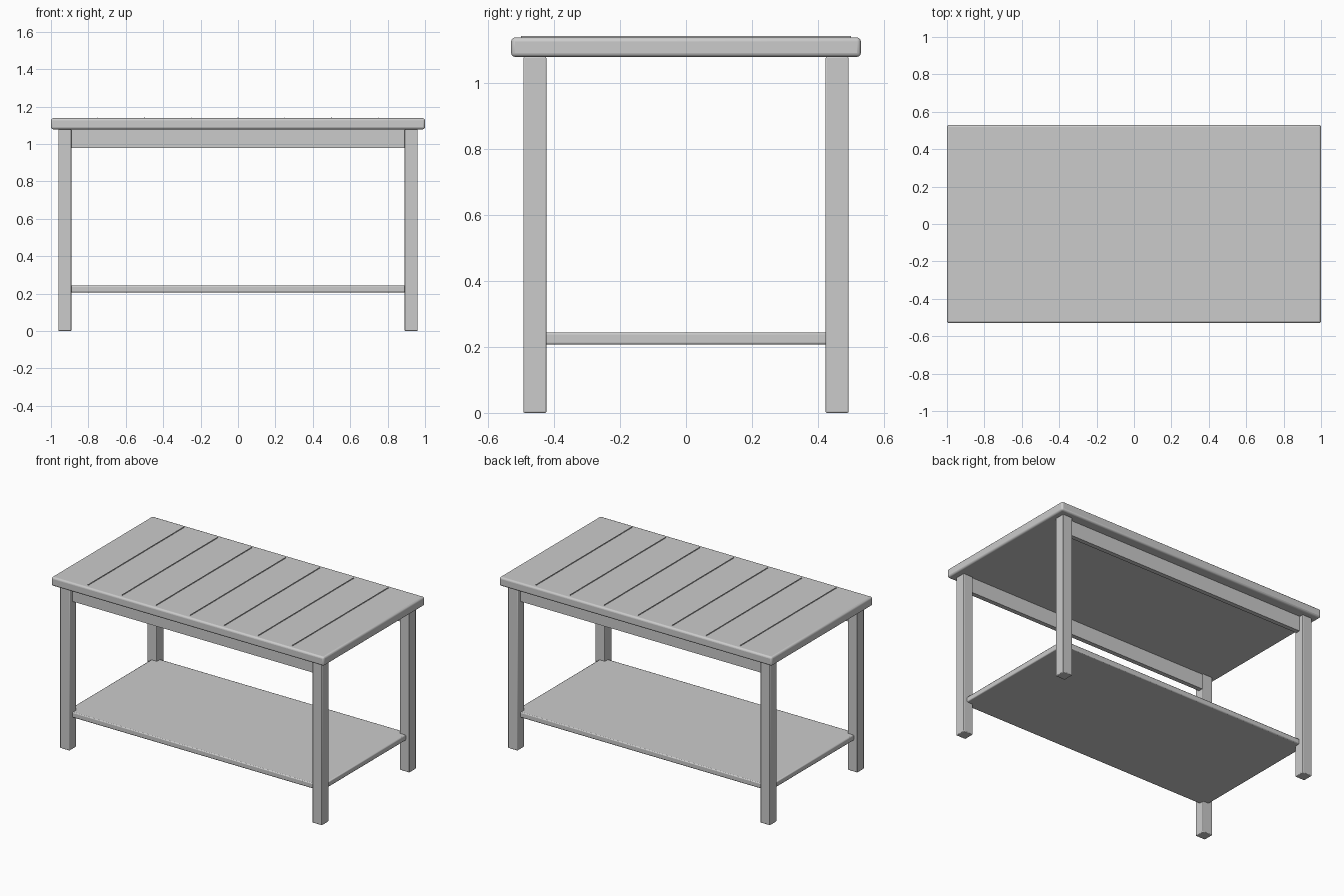
import bpy

# Remove the default cube
cube = bpy.data.objects.get("Cube")
if cube:
    bpy.data.objects.remove(cube, do_unlink=True)

# Single pale grey finish
grey = bpy.data.materials.new("pale grey")
grey.use_nodes = True
colour = (0.6, 0.6, 0.6, 1)
grey.diffuse_color = colour
grey.node_tree.nodes["Principled BSDF"].inputs["Base Color"].default_value = colour


def box(name, centre, size, bevel=0.0, segments=2):
    """Add a box, optionally with rounded edges."""
    bpy.ops.mesh.primitive_cube_add(size=1, location=centre)
    obj = bpy.context.object
    obj.name = name
    obj.scale = size
    bpy.ops.object.transform_apply(location=False, rotation=False, scale=True)
    obj.data.materials.append(grey)
    if bevel:
        mod = obj.modifiers.new("rounded edges", "BEVEL")
        mod.width = bevel
        mod.segments = segments
        bpy.ops.object.shade_smooth_by_angle()
    return obj


# Table top
TOP = 1.138
UNDER = 1.079
box("table_top", (0, 0, (TOP + UNDER) / 2), (2, 1.06, TOP - UNDER), 0.012, 3)

# Thin raised strips marking the plank joints
for i in range(-3, 4):
    box(f"plank_joint_{i + 4}", (i * 0.25, 0, TOP), (0.005, 1.0, 0.009))

# Legs
for side, x in (("left", 0.926), ("right", -0.926)):
    for end, y in (("front", -0.458), ("back", 0.458)):
        box(f"{end}_{side}_leg", (x, y, UNDER / 2), (0.07, 0.07, UNDER), 0.004)

# Long aprons under the top
for end, y in (("front", -0.448), ("back", 0.448)):
    box(f"{end}_apron", (0, y, 1.029), (1.82, 0.03, 0.1))

# Lower shelf, notched into the legs
box("lower_shelf", (0, 0, 0.225), (1.87, 0.92, 0.036), 0.006)
